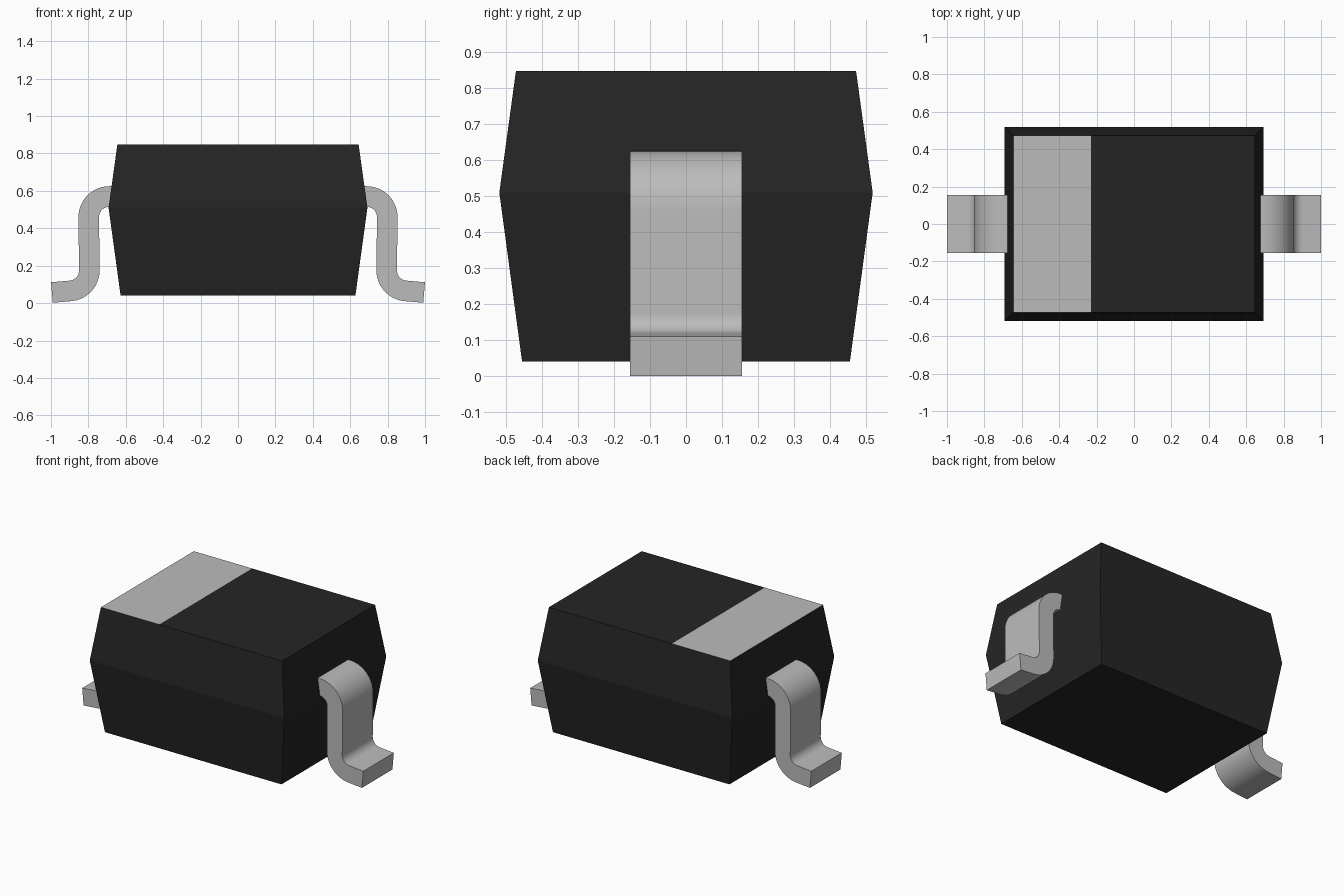
import bpy, bmesh, math
from mathutils import Vector

if "Cube" in bpy.data.objects:
    bpy.data.objects.remove(bpy.data.objects["Cube"], do_unlink=True)


def make_material(name, value):
    mat = bpy.data.materials.new(name)
    mat.use_nodes = True
    colour = (value, value, value, 1.0)
    mat.diffuse_color = colour
    bsdf = next(n for n in mat.node_tree.nodes if n.type == 'BSDF_PRINCIPLED')
    bsdf.inputs["Base Color"].default_value = colour
    return mat


black = make_material("black plastic", 0.018)
grey = make_material("light grey", 0.50)


def make_object(name, bm, materials):
    bmesh.ops.recalc_face_normals(bm, faces=bm.faces[:])
    mesh = bpy.data.meshes.new(name)
    bm.to_mesh(mesh)
    bm.free()
    for mat in materials:
        mesh.materials.append(mat)
    obj = bpy.data.objects.new(name, mesh)
    bpy.context.collection.objects.link(obj)
    return obj


def arc(cx, cz, radius, start, end, steps=12):
    angles = [math.radians(start + (end - start) * i / steps) for i in range(steps + 1)]
    return [(cx + radius * math.cos(a), cz + radius * math.sin(a)) for a in angles]


# Body: three stacked rectangles, widest at the parting line
bm = bmesh.new()
rings = []
for z, hx, hy in ((0.042, 0.628, 0.455), (0.51, 0.692, 0.518), (0.847, 0.645, 0.472)):
    corners = ((-hx, -hy), (hx, -hy), (hx, hy), (-hx, hy))
    rings.append([bm.verts.new((x, y, z)) for x, y in corners])
for low, high in zip(rings, rings[1:]):
    for i in range(4):
        j = (i + 1) % 4
        bm.faces.new((low[i], low[j], high[j], high[i]))
bm.faces.new(rings[0][::-1])
top = bm.faces.new(rings[-1])

# Polarity band: cut the top face and colour its left strip
BAND_EDGE = -0.23
bmesh.ops.bisect_plane(bm, geom=[top, *top.edges, *top.verts],
                       plane_co=(BAND_EDGE, 0, 0), plane_no=(1, 0, 0))
bm.normal_update()
for face in bm.faces:
    if abs(face.normal.z) > 0.9 and face.calc_center_median().z > 0.8 \
            and face.calc_center_median().x < BAND_EDGE:
        face.material_index = 1
make_object("body", bm, (black, grey))

# Leads: bent strip profile swept across the width
INNER, OUTER = 0.055, 0.165
HALF_WIDTH = 0.155
SLOPE = 5
upper = (0.688, 0.46)
lower = (0.905, 0.175)
along = Vector((math.cos(math.radians(SLOPE)), -math.sin(math.radians(SLOPE)))) * 0.10
outer_side = arc(*upper, OUTER, 90, 0) + arc(*lower, INNER, 180, 270 - SLOPE)
inner_side = arc(*upper, INNER, 90, 0) + arc(*lower, OUTER, 180, 270 - SLOPE)
for side in (outer_side, inner_side):
    side.insert(0, (0.60, side[0][1]))
    side.append(tuple(Vector(side[-1]) + along))
# Both foot edges finish on one square-cut end
profile = outer_side + inner_side[::-1]

for name, sign in (("left_lead", 1), ("right_lead", -1)):
    bm = bmesh.new()
    cap = bm.faces.new([bm.verts.new((sign * x, -HALF_WIDTH, z)) for x, z in profile])
    swept = bmesh.ops.extrude_face_region(bm, geom=[cap])["geom"]
    verts = [v for v in swept if isinstance(v, bmesh.types.BMVert)]
    bmesh.ops.translate(bm, verts=verts, vec=(0, 2 * HALF_WIDTH, 0))
    lead = make_object(name, bm, (grey,))
    bpy.ops.object.select_all(action='DESELECT')
    lead.select_set(True)
    bpy.context.view_layer.objects.active = lead
    bpy.ops.object.shade_smooth_by_angle(angle=math.radians(30))
